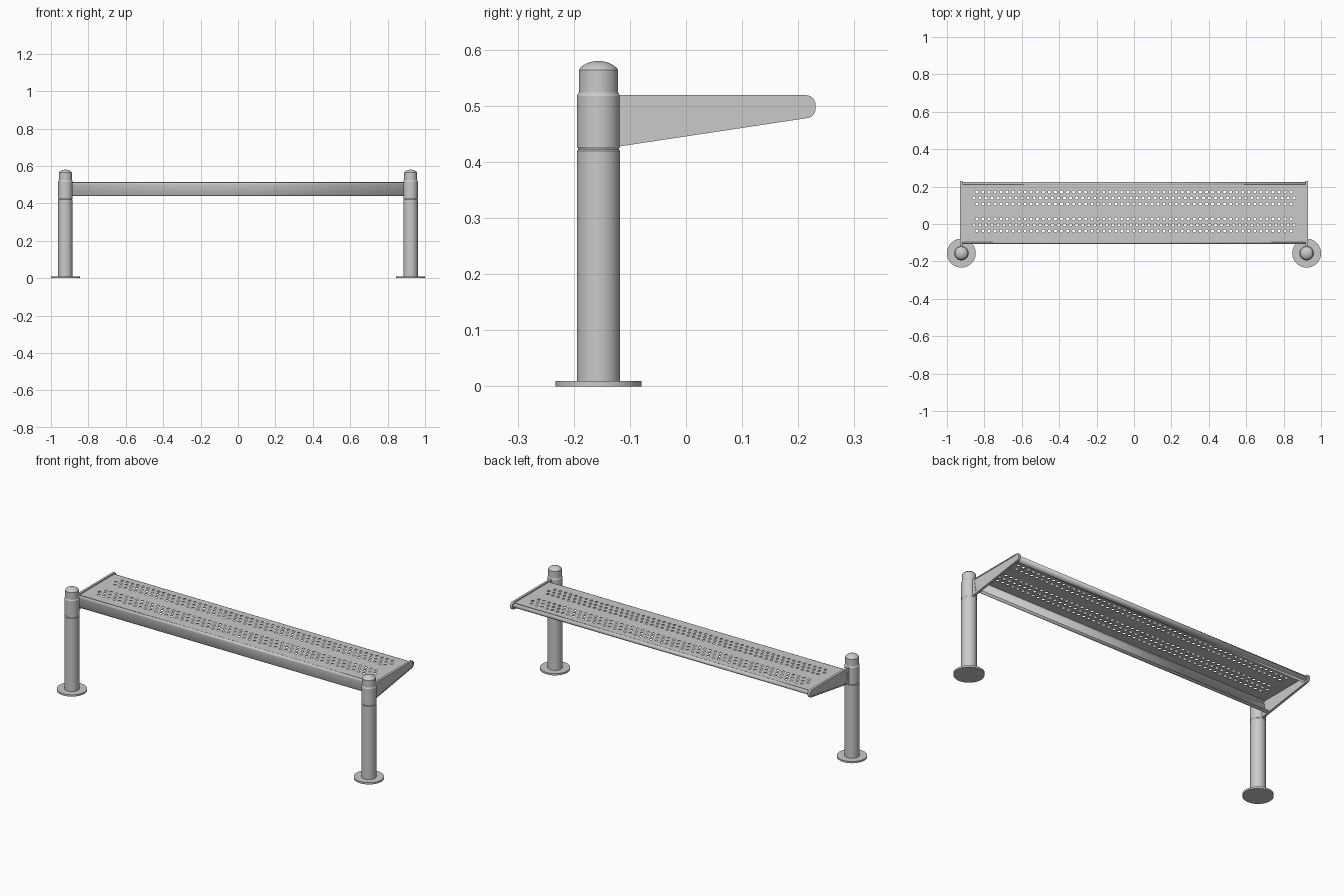
import bpy, bmesh, math
from mathutils import Vector

cube = bpy.data.objects.get("Cube")
if cube:
    bpy.data.objects.remove(cube)

steel = bpy.data.materials.new("grey_steel")
steel.use_nodes = True
GREY = (0.59, 0.59, 0.59, 1)
steel.diffuse_color = GREY
steel.node_tree.nodes["Principled BSDF"].inputs["Base Color"].default_value = GREY

POST_X, POST_Y = 0.923, -0.156
PLATE_IN, PLATE_OUT = 0.918, 0.931
SHEET = 0.003


def finish(name, bm, angle=25):
    bmesh.ops.recalc_face_normals(bm, faces=bm.faces)
    mesh = bpy.data.meshes.new(name)
    bm.to_mesh(mesh)
    bm.free()
    mesh.materials.append(steel)
    ob = bpy.data.objects.new(name, mesh)
    bpy.context.collection.objects.link(ob)
    bpy.ops.object.select_all(action="DESELECT")
    ob.select_set(True)
    bpy.context.view_layer.objects.active = ob
    bpy.ops.object.shade_smooth_by_angle(angle=math.radians(angle))
    return ob


def lathe(name, profile, x, y, steps=40):
    bm = bmesh.new()
    vs = [bm.verts.new((x + r, y, z)) for r, z in profile]
    es = [bm.edges.new(p) for p in zip(vs, vs[1:])]
    bmesh.ops.spin(bm, geom=vs + es, cent=(x, y, 0), axis=(0, 0, 1),
                   angle=math.tau, steps=steps)
    bmesh.ops.remove_doubles(bm, verts=bm.verts, dist=1e-5)
    return finish(name, bm)


def rounded(corners, steps=8):
    """Round each (y, z, radius) corner of a closed outline."""
    pts = []
    for i, (y, z, r) in enumerate(corners):
        p = Vector((y, z))
        a = (Vector(corners[i - 1][:2]) - p).normalized()
        b = (Vector(corners[(i + 1) % len(corners)][:2]) - p).normalized()
        half = a.angle(b) / 2
        if r == 0:
            pts.append(p)
            continue
        c = p + (a + b).normalized() * (r / math.sin(half))
        s = p + a * (r / math.tan(half)) - c
        e = p + b * (r / math.tan(half)) - c
        for k in range(steps + 1):
            pts.append(c + s.lerp(e, k / steps).normalized() * r)
    return pts


# Posts: foot disc, tube with a jointed collar, domed cap
post_profile = [(0, 0.008), (0.0385, 0.008), (0.0385, 0.42), (0.0365, 0.422),
                (0.0365, 0.424), (0.0385, 0.427), (0.0385, 0.518),
                (0.035, 0.524)]
for k in range(9):
    t = math.radians(25 + 65 * k / 8)
    lift = (math.sin(t) - math.sin(math.radians(25))) / (1 - math.sin(math.radians(25)))
    post_profile.append((0.0386 * math.cos(t), 0.564 + 0.016 * lift))
foot_profile = [(0, 0), (0.077, 0), (0.077, 0.01), (0, 0.01)]

# Tapered end plates: outer shape and the shallow panel inside it
plate_outline = rounded([(-0.15, 0.519, 0), (-0.15, 0.423, 0),
                         (0.231, 0.4805, 0.017), (0.231, 0.519, 0.017)])
panel_outline = rounded([(-0.108, 0.513, 0.01), (-0.094, 0.437, 0.008),
                         (0.224, 0.487, 0.011), (0.224, 0.513, 0.011)])


def end_plate(name, side):
    bm = bmesh.new()

    def ring(outline, x):
        vs = [bm.verts.new((side * x, p.x, p.y)) for p in outline]
        return vs, [bm.edges.new((v, vs[i - 1])) for i, v in enumerate(vs)]

    def walls(a, b):
        for i in range(len(a)):
            bm.faces.new((a[i - 1], a[i], b[i], b[i - 1]))

    inner, _ = ring(plate_outline, PLATE_IN)
    outer, outer_edges = ring(plate_outline, PLATE_OUT)
    rim, rim_edges = ring(panel_outline, PLATE_OUT)
    deep, _ = ring(panel_outline, PLATE_OUT - 0.002)
    walls(inner, outer)
    walls(rim, deep)
    bm.faces.new(inner)
    bm.faces.new(deep)
    bmesh.ops.triangle_fill(bm, edges=outer_edges + rim_edges, use_beauty=True)
    return finish(name, bm)


for label, side in (("left", 1), ("right", -1)):
    lathe(label + "_post", post_profile, side * POST_X, POST_Y)
    lathe(label + "_foot_disc", foot_profile, side * POST_X, POST_Y, 48)
    end_plate(label + "_end_plate", side)

# Perforated seat sheet: filled outline with staggered rows of round holes
SEAT_FRONT, SEAT_BACK, SEAT_TOP = -0.096, 0.212, 0.513
PITCH, HOLE = 0.0323, 0.008
curve = bpy.data.curves.new("seat_outline", "CURVE")
curve.dimensions = "2D"
curve.fill_mode = "BOTH"
curve.extrude = SHEET / 2


def loop(points):
    sp = curve.splines.new("POLY")
    sp.points.add(len(points) - 1)
    for pt, (x, y) in zip(sp.points, points):
        pt.co = (x, y, 0, 1)
    sp.use_cyclic_u = True


loop([(-PLATE_IN, SEAT_FRONT), (PLATE_IN, SEAT_FRONT),
      (PLATE_IN, SEAT_BACK), (-PLATE_IN, SEAT_BACK)])
for band in (-0.005, 0.139):
    for row in (-1, 0, 1):
        count = 54 if row == 0 else 53
        for i in range(count):
            cx = (i - (count - 1) / 2) * PITCH
            cy = band + row * 0.032
            loop([(cx + HOLE * math.cos(k * math.tau / 12),
                   cy + HOLE * math.sin(k * math.tau / 12)) for k in range(12)])
helper = bpy.data.objects.new("seat_outline", curve)
bpy.context.collection.objects.link(helper)
bpy.context.view_layer.update()
sheet_mesh = bpy.data.meshes.new_from_object(
    helper.evaluated_get(bpy.context.evaluated_depsgraph_get()))
bpy.data.objects.remove(helper)
bm = bmesh.new()
bm.from_mesh(sheet_mesh)
bmesh.ops.remove_doubles(bm, verts=bm.verts, dist=1e-5)
bmesh.ops.translate(bm, verts=bm.verts, vec=(0, 0, SEAT_TOP - SHEET / 2))
finish("seat_sheet", bm)


# Folded front apron and rolled back edge of the seat
def folded_edge(name, path):
    bm = bmesh.new()
    a, b = ([bm.verts.new((x, y, z)) for y, z in path]
            for x in (-PLATE_IN, PLATE_IN))
    for i in range(len(path) - 1):
        bm.faces.new((a[i], a[i + 1], b[i + 1], b[i]))
    ob = finish(name, bm, 50)
    mod = ob.modifiers.new("thickness", "SOLIDIFY")
    mod.thickness = SHEET
    mod.offset = 0


folded_edge("front_apron", [(SEAT_FRONT, 0.5115), (-0.101, 0.5095),
                            (-0.1045, 0.505), (-0.105, 0.5), (-0.094, 0.446),
                            (-0.091, 0.441), (-0.086, 0.4395), (-0.07, 0.442)])
folded_edge("back_rolled_edge", [(SEAT_BACK, 0.5115), (0.218, 0.509),
                                 (0.222, 0.503), (0.2225, 0.498),
                                 (0.219, 0.492), (0.213, 0.489),
                                 (0.195, 0.486)])
